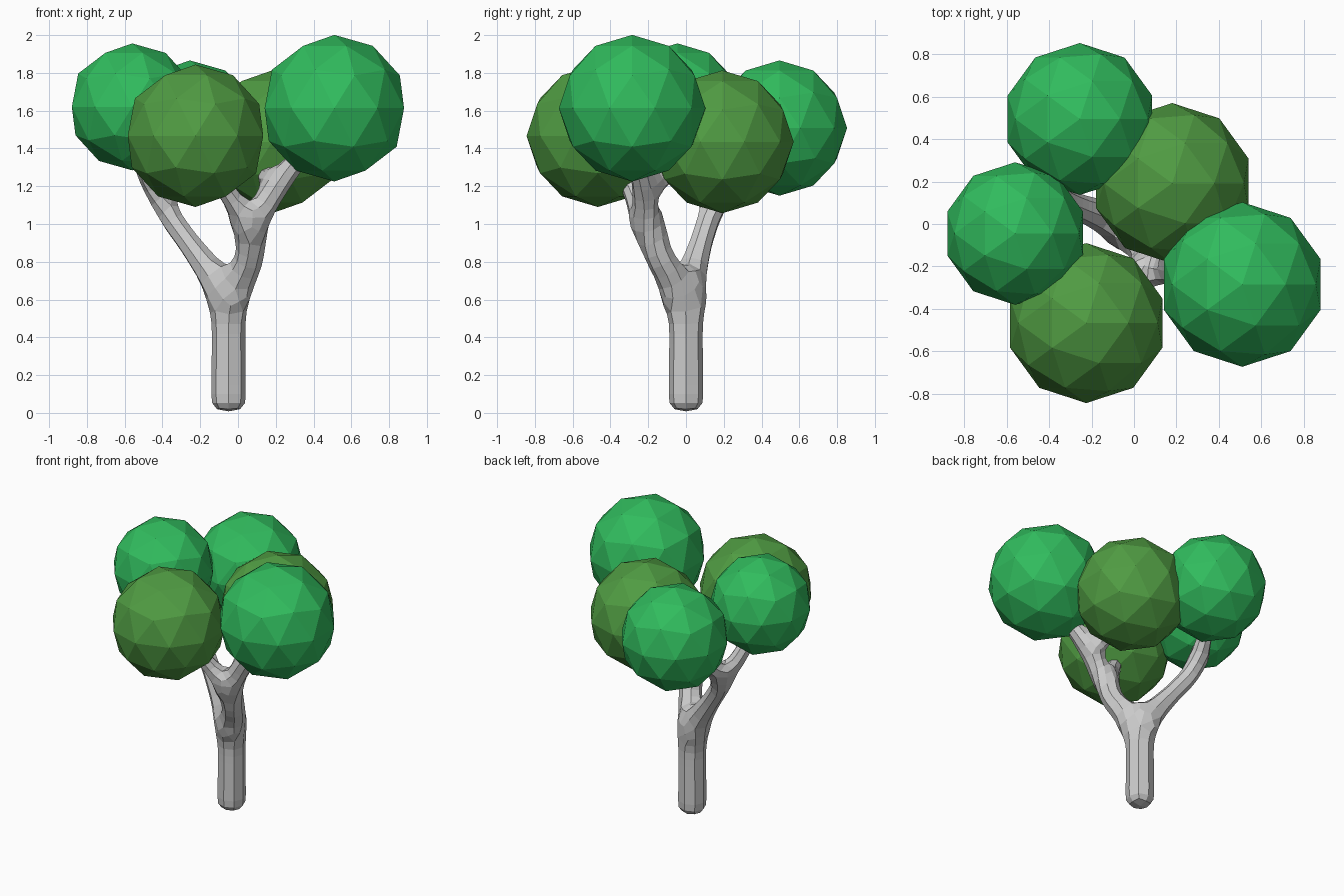
import bpy

if "Cube" in bpy.data.objects:
    bpy.data.objects.remove(bpy.data.objects["Cube"])

# Trunk and branches: a skinned skeleton, (position, radius, parent index)
NODES = [
    ((-0.05, 0.00, 0.00), 0.100, None),
    ((-0.05, 0.00, 0.20), 0.098, 0),
    ((-0.05, 0.00, 0.42), 0.096, 1),
    ((-0.05, 0.00, 0.62), 0.100, 2),    # lower fork
    ((-0.26, 0.08, 0.90), 0.065, 3),    # left limb
    ((-0.42, 0.15, 1.12), 0.065, 4),
    ((-0.54, 0.02, 1.42), 0.050, 5),
    ((-0.33, 0.36, 1.36), 0.050, 5),
    ((0.06, -0.13, 0.80), 0.080, 3),    # right limb
    ((0.08, -0.21, 1.00), 0.080, 8),    # upper fork
    ((-0.06, -0.28, 1.17), 0.055, 9),
    ((-0.16, -0.38, 1.36), 0.050, 10),
    ((0.20, -0.22, 1.20), 0.065, 9),
    ((0.38, -0.27, 1.42), 0.055, 12),
    ((0.13, -0.07, 1.27), 0.045, 12),   # short twig
]

mesh = bpy.data.meshes.new("trunk")
mesh.from_pydata([n[0] for n in NODES],
                 [(n[2], i) for i, n in enumerate(NODES) if n[2] is not None], [])
trunk = bpy.data.objects.new("trunk", mesh)
bpy.context.collection.objects.link(trunk)
trunk.modifiers.new("Skin", 'SKIN')
for sv, (_, r, parent) in zip(mesh.skin_vertices[0].data, NODES):
    sv.radius = (r, r)
    sv.use_root = parent is None
sub = trunk.modifiers.new("Subdivision", 'SUBSURF')
sub.levels = sub.render_levels = 1


# Leaf materials
def material(name, rgb):
    m = bpy.data.materials.new(name)
    m.diffuse_color = (*rgb, 1)
    m.use_nodes = True
    m.node_tree.nodes["Principled BSDF"].inputs["Base Color"].default_value = m.diffuse_color
    return m


light = material("light_leaves", (0.03, 0.50, 0.11))
dark = material("dark_leaves", (0.08, 0.33, 0.055))

# Leaf clumps: faceted balls
CLUMPS = [
    ("left", (-0.56, -0.045, 1.62), 0.336, light),
    ("right", (0.51, -0.285, 1.613), 0.388, light),
    ("front", (-0.225, -0.467, 1.467), 0.377, dark),
    ("back_right", (0.18, 0.192, 1.435), 0.378, dark),
    ("back_left", (-0.255, 0.495, 1.508), 0.358, light),
]
for name, centre, radius, mat in CLUMPS:
    bpy.ops.mesh.primitive_ico_sphere_add(subdivisions=2, radius=radius, location=centre)
    clump = bpy.context.object
    clump.name = name + "_leaf_clump"
    clump.data.materials.append(mat)
